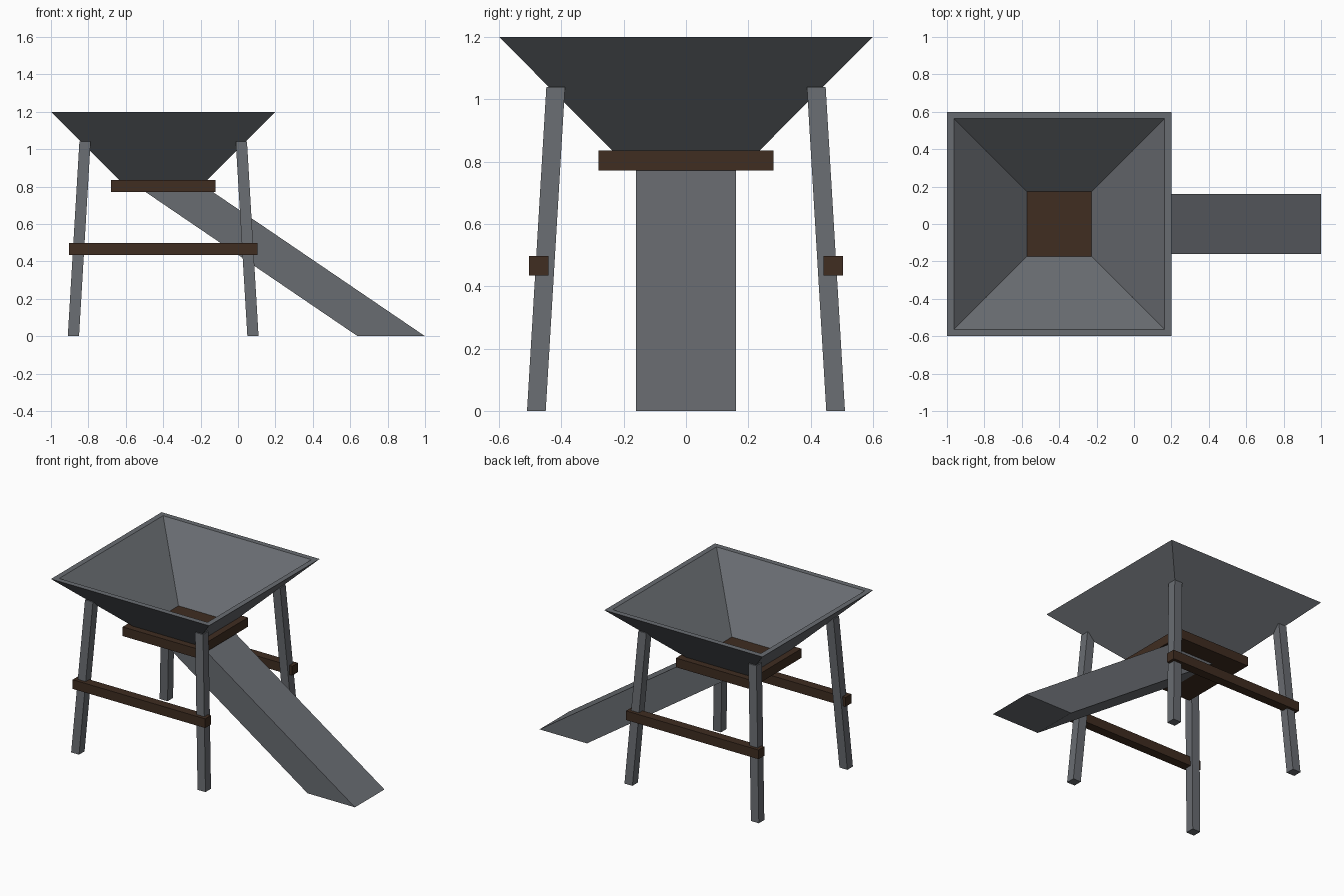
import bpy

if "Cube" in bpy.data.objects:
    bpy.data.objects.remove(bpy.data.objects["Cube"])

CX = -0.4  # hopper centre in x


def material(name, color):
    m = bpy.data.materials.new(name)
    m.diffuse_color = (*color, 1)
    m.use_nodes = True
    m.node_tree.nodes["Principled BSDF"].inputs["Base Color"].default_value = m.diffuse_color
    return m


WOOD = material("dark_wood", (0.05, 0.026, 0.015))
STEEL = material("grey_steel", (0.14, 0.15, 0.165))


def mesh(name, verts, faces, mat):
    me = bpy.data.meshes.new(name)
    me.from_pydata(verts, [], faces)
    me.materials.append(mat)
    ob = bpy.data.objects.new(name, me)
    bpy.context.collection.objects.link(ob)
    return ob


def square(x, y, z, hx, hy):
    return [(x + sx * hx, y + sy * hy, z)
            for sx, sy in ((-1, -1), (1, -1), (1, 1), (-1, 1))]


def bridge(a, b):
    return [(a + i, a + (i + 1) % 4, b + (i + 1) % 4, b + i) for i in range(4)]


def prism(name, bottom, top, mat):
    return mesh(name, bottom + top, [(3, 2, 1, 0), (4, 5, 6, 7)] + bridge(0, 4), mat)


# Hopper: open square funnel with thick walls
rings = [(0.235, 0.835), (0.6, 1.2), (0.563, 1.2), (0.173, 0.835)]
verts = [v for h, z in rings for v in square(CX, 0, z, h, h)]
faces = [f for k in range(4) for f in bridge(4 * k, 4 * ((k + 1) % 4))]
mesh("hopper", verts, faces, STEEL)

# Collar under the funnel
prism("collar", square(CX, 0, 0.772, 0.28, 0.28),
      square(CX, 0, 0.835, 0.28, 0.28), WOOD)

# Splayed legs with level ends
for sx, xn in ((-1, "left"), (1, "right")):
    for sy, yn in ((-1, "front"), (1, "back")):
        prism(f"{yn}_{xn}_leg",
              square(CX + sx * 0.48, sy * 0.48, 0, 0.03, 0.03),
              square(CX + sx * 0.418, sy * 0.418, 1.04, 0.03, 0.03), STEEL)

# Side braces between the legs
for sy, yn in ((-1, "front"), (1, "back")):
    prism(f"{yn}_brace", square(CX, sy * 0.472, 0.435, 0.503, 0.031),
          square(CX, sy * 0.472, 0.498, 0.503, 0.031), WOOD)

# Sloping discharge chute
prism("chute", square(0.82, 0, 0, 0.18, 0.16),
      square(-0.342, 0, 0.79, 0.18, 0.16), STEEL)
